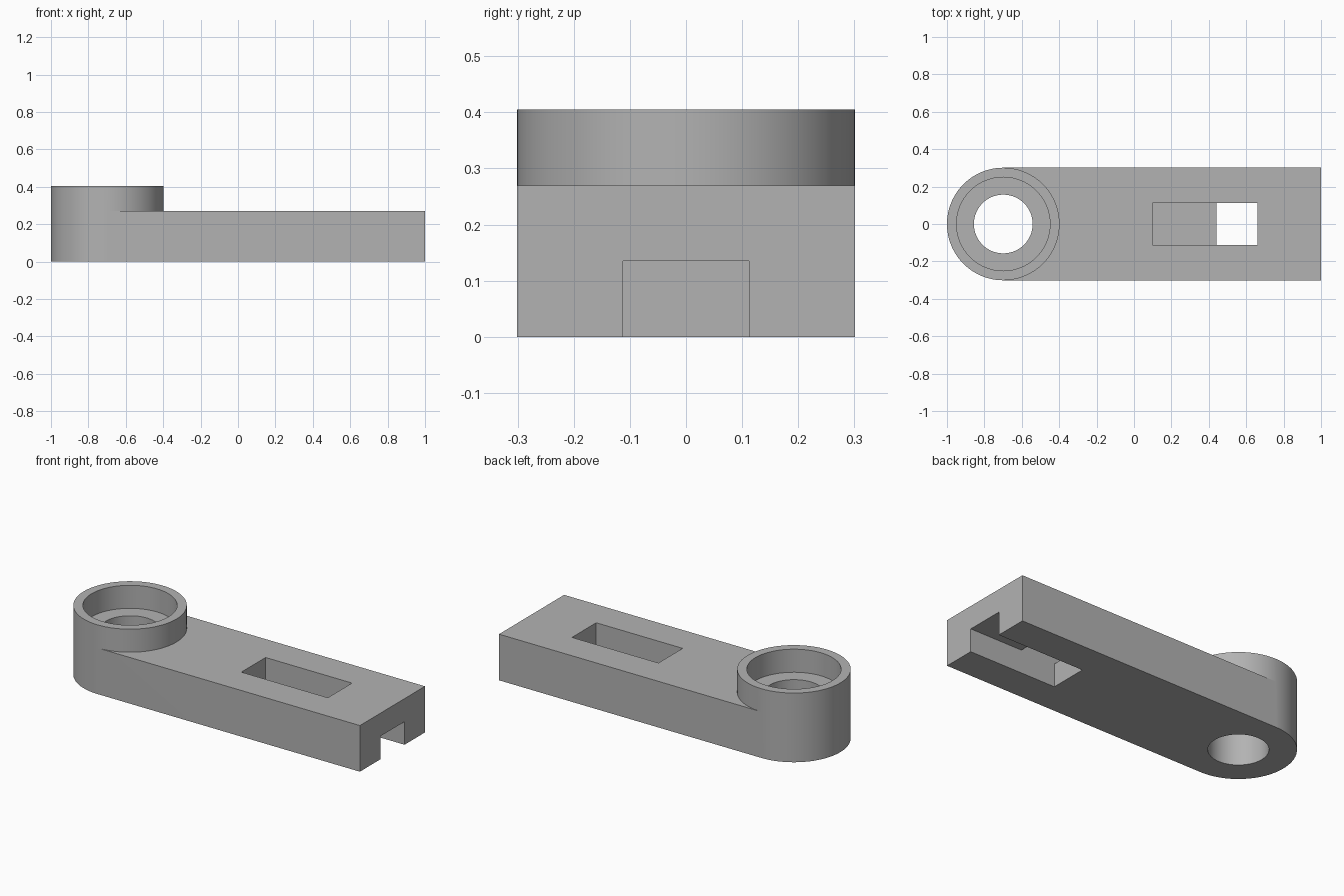
import bpy, bmesh, math
from mathutils import Matrix, Vector

if "Cube" in bpy.data.objects:
    bpy.data.objects.remove(bpy.data.objects["Cube"], do_unlink=True)

HALF_WIDTH = 0.301
PIVOT_X = -1 + HALF_WIDTH
ARM_TOP, BOSS_TOP, MID = 0.27, 0.405, 0.135
SLOT_HALF = 0.112

grey = bpy.data.materials.new("plain_grey")
grey.use_nodes = True
colour = (0.45, 0.45, 0.45, 1)
grey.diffuse_color = colour
grey.node_tree.nodes["Principled BSDF"].inputs["Base Color"].default_value = colour


def add_object(name, bm):
    mesh = bpy.data.meshes.new(name)
    bm.to_mesh(mesh)
    bm.free()
    mesh.materials.append(grey)
    obj = bpy.data.objects.new(name, mesh)
    bpy.context.collection.objects.link(obj)
    return obj


def box(name, x0, x1, half_y, z0, z1):
    bm = bmesh.new()
    centre = Vector(((x0 + x1) / 2, 0, (z0 + z1) / 2))
    size = Matrix.Diagonal((x1 - x0, 2 * half_y, z1 - z0, 1))
    bmesh.ops.create_cube(bm, size=1, matrix=Matrix.Translation(centre) @ size)
    return add_object(name, bm)


def cylinder(name, radius, z0, z1):
    bm = bmesh.new()
    bmesh.ops.create_cone(bm, cap_ends=True, segments=96, radius1=radius, radius2=radius,
                          depth=z1 - z0,
                          matrix=Matrix.Translation((PIVOT_X, 0, (z0 + z1) / 2)))
    return add_object(name, bm)


# Flat arm joined to the round boss
arm = box("lever_arm", PIVOT_X, 1, HALF_WIDTH, 0, ARM_TOP)
boss = cylinder("boss_helper", HALF_WIDTH, 0, BOSS_TOP)

# Stepped bore, top slot and underside channel
cutters = [
    cylinder("bore_cutter", 0.157, -0.1, 0.5),
    cylinder("counterbore_cutter", 0.25, ARM_TOP, 0.5),
    box("top_slot_cutter", 0.1, 0.66, SLOT_HALF, MID, 0.5),
    box("channel_cutter", 0.44, 1.1, SLOT_HALF, -0.1, MID),
]

bpy.ops.object.select_all(action="DESELECT")
arm.select_set(True)
bpy.context.view_layer.objects.active = arm
for helper in [boss] + cutters:
    helper.hide_render = True
    mod = arm.modifiers.new(helper.name, "BOOLEAN")
    mod.operation = "UNION" if helper is boss else "DIFFERENCE"
    mod.solver = "EXACT"
    mod.object = helper
    bpy.ops.object.modifier_apply(modifier=mod.name)
    bpy.data.objects.remove(helper, do_unlink=True)

# Smooth round walls, crisp edges
bpy.ops.object.shade_smooth_by_angle(angle=math.radians(30))
normals = arm.modifiers.new("clean_normals", "WEIGHTED_NORMAL")
normals.keep_sharp = True
